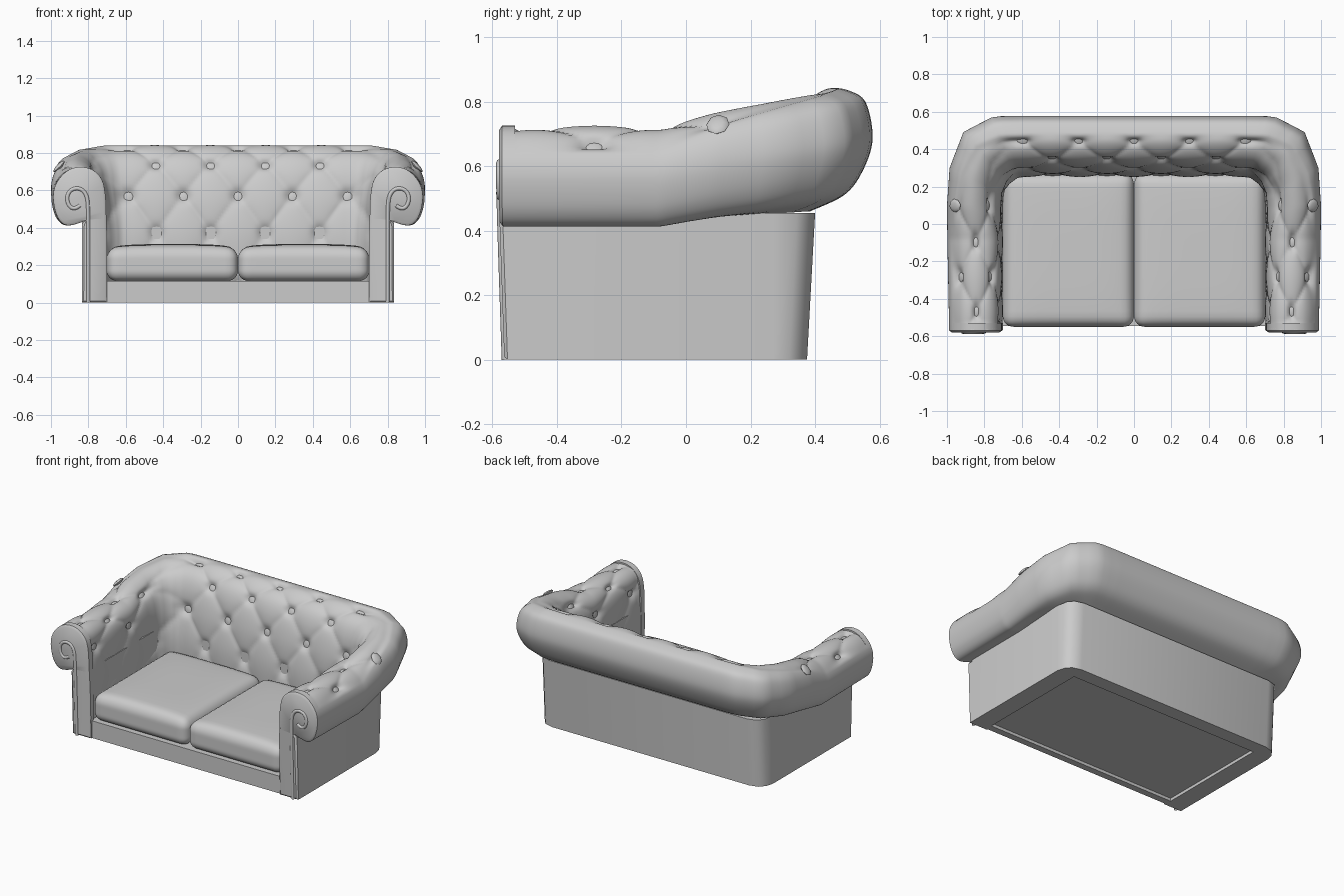
import bpy, bmesh, math
from mathutils import Vector, Matrix

if "Cube" in bpy.data.objects:
    bpy.data.objects.remove(bpy.data.objects["Cube"])


def finish(name, bm, mirror=False, angle=40):
    bmesh.ops.recalc_face_normals(bm, faces=bm.faces) if name != "tufted_padding" else None
    me = bpy.data.meshes.new(name)
    bm.to_mesh(me)
    bm.free()
    ob = bpy.data.objects.new(name, me)
    bpy.context.collection.objects.link(ob)
    if mirror:
        m = ob.modifiers.new("mirror", 'MIRROR')
        m.use_clip = True
    bpy.ops.object.select_all(action='DESELECT')
    ob.select_set(True)
    bpy.context.view_layer.objects.active = ob
    bpy.ops.object.shade_smooth_by_angle(angle=math.radians(angle))
    return ob


def clamp(x, a=0.0, b=1.0):
    return max(a, min(b, x))


# Rolled cross-sections (outward offset, height) for the arm and the back
ARM = [(0, .1), (0, .3), (.004, .45), (.01, .58), (.03, .66), (.08, .71), (.15, .725),
       (.22, .705), (.28, .64), (.298, .56), (.275, .46), (.22, .413), (.125, .435)]
BACK = [(0, .1), (0, .3), (.01, .45), (.03, .58), (.06, .70), (.11, .79), (.19, .84),
        (.265, .83), (.31, .79), (.328, .68), (.295, .58), (.24, .51), (.135, .46)]
# Plan stations: tuft coordinate, inner x y, outer x y, blend arm -> back
PLAN = [(0, 0, .25, 0, .575, 1), (2, .58, .25, .60, .575, 1), (2.12, .62, .245, .75, .572, 1),
        (2.25, .66, .21, .91, .49, .85), (2.37, .69, .16, .985, .30, .6),
        (2.5, .70, .09, 1, .10, .35), (2.95, .70, -.08, 1, -.08, 0), (4.26, .70, -.56, .99, -.57, 0)]
U_END = 4.26


def spline(pts, v):
    i = int(clamp(math.floor(v), 0, len(pts) - 2))
    t = v - i
    p = [Vector(pts[int(clamp(i + k, 0, len(pts) - 1))]) for k in (-1, 0, 1, 2)]
    return 0.5 * (2 * p[1] + (p[2] - p[0]) * t + (2 * p[0] - 5 * p[1] + 4 * p[2] - p[3]) * t * t
                  + (3 * p[1] - p[0] - 3 * p[2] + p[3]) * t ** 3)


def station(u):
    i = 0
    while i < len(PLAN) - 2 and u > PLAN[i + 1][0]:
        i += 1
    a, b = PLAN[i], PLAN[i + 1]
    t = (u - a[0]) / (b[0] - a[0])
    return [p + (q - p) * t for p, q in zip(a, b)]


def surf(u, v):
    _, ix, iy, ox, oy, m = station(u)
    a, b = spline(ARM, v), spline(BACK, v)
    f = a.x / .3 * (1 - m) + b.x / .325 * m
    return Vector((ix + (ox - ix) * f, iy + (oy - iy) * f, a.y * (1 - m) + b.y * m))


def normal(u, v):
    e = .02
    return (surf(u + e, v) - surf(u - e, v)).cross(surf(u, v + e) - surf(u, v - e)).normalized()


def tuft(u, v):
    m = station(u)[5]
    r = (v - 1.45) / 1.5
    a, b = u + (r + 1) / 2, u - (r + 1) / 2
    puff = abs(math.sin(math.pi * a) * math.sin(math.pi * b)) ** .5
    da, db = a - round(a), b - round(b)
    du, dr = (da + db) / 2, da - db
    dip = math.exp(-((du * .3) ** 2 + (dr * .2) ** 2) / .035 ** 2)
    amp = clamp((6.5 + 1.5 * (1 - m) - v) / .4) * clamp((U_END - u) / .12)
    return -amp * (.018 * (1 - puff) + .026 * dip)


def padded(u, v):
    return surf(u, v) + normal(u, v) * tuft(u, v)


# Button-tufted padding swept round the back and arm
bm = bmesh.new()
NU, NV = 106, 96
grid = []
for i in range(NU + 1):
    row = []
    for j in range(NV + 1):
        p = padded(U_END * i / NU, 12 * j / NV)
        if i == 0:
            p.x = 0
        row.append(bm.verts.new(p))
    grid.append(row)
for i in range(NU):
    for j in range(NV):
        bm.faces.new((grid[i][j], grid[i + 1][j], grid[i + 1][j + 1], grid[i][j + 1]))
finish("tufted_padding", bm, True, 60)

# Recessed buttons on the diamond lattice
bm = bmesh.new()
for r in range(5):
    for k in range(9):
        u, v = k / 2, 1.45 + 1.5 * r
        if (k + r + 1) % 2 or u > 4.1 or (r == 4 and u < 2.4):
            continue
        n = normal(u, v)
        p = padded(u, v) + n * .004
        for s in ((1, -1) if k else (1,)):
            q, d = Vector((p.x * s, p.y, p.z)), Vector((n.x * s, n.y, n.z))
            mat = (Matrix.Translation(q) @ d.to_track_quat('Z', 'Y').to_matrix().to_4x4()
                   @ Matrix.Diagonal((.036, .042, .012, 1)))
            bmesh.ops.create_uvsphere(bm, u_segments=8, v_segments=6, radius=1, matrix=mat)
finish("buttons", bm)

# Scroll-shaped arm front panel with an inset border
bm = bmesh.new()
outline = [spline(ARM, j / 4) for j in range(4, 49)]
outline = [(.70 + p.x * .967, p.y) for p in outline] + [(.835, .42), (.835, 0), (.70, 0)]
front = [bm.verts.new((x, -.553 - .017 * clamp(z / .5), z)) for x, z in outline]
face = bm.faces.new(front)
res = bmesh.ops.extrude_face_region(bm, geom=[face])
for v in res["geom"]:
    if isinstance(v, bmesh.types.BMVert):
        v.co.y = -.53
bmesh.ops.recalc_face_normals(bm, faces=bm.faces)
fr = [f for f in bm.faces if len(f.verts) > 4 and f.normal.y < -.5]
bmesh.ops.inset_region(bm, faces=fr, thickness=.014, depth=.010)
finish("arm_front", bm, True)

# Piping that curls into the scroll
for s in (1, -1):
    cu = bpy.data.curves.new("scroll_piping", 'CURVE')
    cu.dimensions = '3D'
    cu.bevel_depth = .011
    cu.bevel_resolution = 2
    sp = cu.splines.new('NURBS')
    pts = [(.80, 0), (.80, .25), (.80, .50), (.805, .58), (.85, .62), (.91, .60), (.92, .53),
           (.88, .49), (.845, .52)]
    sp.points.add(len(pts) - 1)
    for q, (x, z) in zip(sp.points, pts):
        q.co = (x * s, -.560 - .017 * clamp(z / .5), z, 1)
    sp.use_endpoint_u = True
    sp.order_u = 4
    bpy.context.collection.objects.link(bpy.data.objects.new("scroll_piping", cu))

# Outer walls: U-shaped shell with rounded back corners
bm = bmesh.new()
half = [(.835, -.55), (.835, .27), (.822, .33), (.79, .368), (.73, .385)]
inner = [(.71, -.55), (.71, .28)]
loop = half + [(-x, y) for x, y in reversed(half)] + [(-x, y) for x, y in inner] \
    + list(reversed(inner))
f = bm.faces.new([bm.verts.new((x, y - (.01 if y > .3 else 0), 0)) for x, y in loop])
res = bmesh.ops.extrude_face_region(bm, geom=[f])
for v in res["geom"]:
    if isinstance(v, bmesh.types.BMVert):
        v.co.z = .455
        v.co.y += .025 if v.co.y > .3 else (.015 if v.co.y < -.5 else 0)
finish("outer_walls", bm, angle=35)


def box(name, x, y, z):
    bm = bmesh.new()
    bmesh.ops.create_cube(bm, size=1)
    for v in bm.verts:
        v.co = [c[0] if k < 0 else c[1] for c, k in zip((x, y, z), v.co)]
    return finish(name, bm)


# Front rail and recessed floor
box("front_rail", (-.71, .71), (-.545, -.50), (0, .115))
box("seat_base", (-.715, .715), (-.52, .30), (.02, .115))

# Two rounded, slightly crowned seat cushions
for s in (1, -1):
    bm = bmesh.new()
    bmesh.ops.create_cube(bm, size=1)
    bmesh.ops.subdivide_edges(bm, edges=bm.edges, cuts=23, use_grid_fill=True)
    h, r = Vector((.351, .41, .088)), .058
    for v in bm.verts:
        n = v.co * 2
        p = Vector([h[i] * math.sin(n[i] * math.pi / 2) for i in range(3)])
        c = Vector([clamp(p[i], r - h[i], h[i] - r) for i in range(3)])
        d = p - c
        if d.length > 1e-6:
            p = c + d.normalized() * min(r, max(abs(t) for t in d))
        if p.z > 0:
            p.z += .022 * (1 - (p.x / h.x) ** 4) * (1 - .5 * (p.y / h.y) ** 4) * p.z / h.z
        v.co = p + Vector((s * .351, -.14, .203))
    finish("seat_cushion", bm, angle=60)
